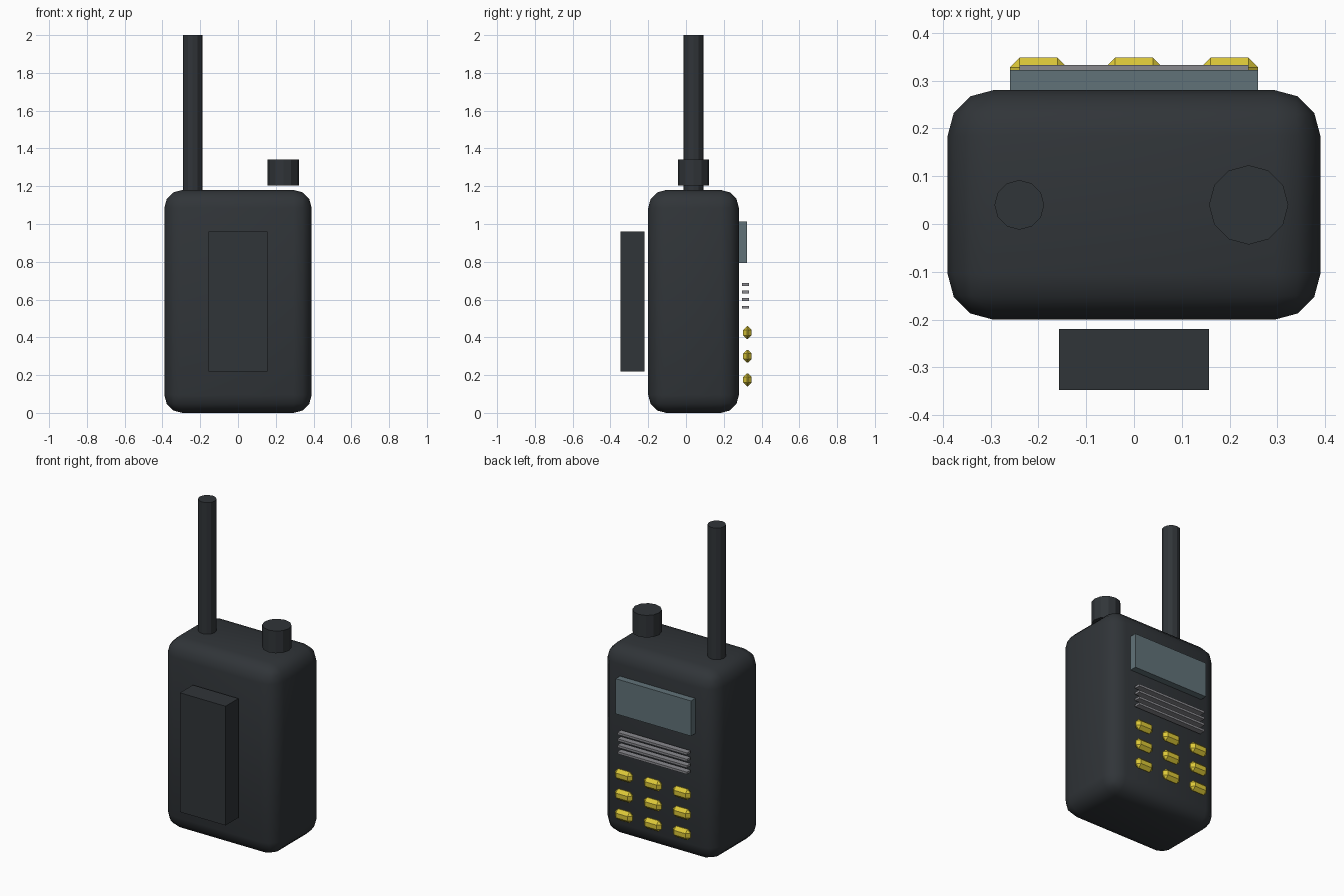
import bpy, math

if "Cube" in bpy.data.objects:
    bpy.data.objects.remove(bpy.data.objects["Cube"])


def material(name, rgb):
    m = bpy.data.materials.new(name)
    m.diffuse_color = (*rgb, 1)
    m.use_nodes = True
    m.node_tree.nodes["Principled BSDF"].inputs["Base Color"].default_value = m.diffuse_color
    return m


BLACK = material("black_plastic", (0.03, 0.035, 0.04))
GLASS = material("screen_glass", (0.12, 0.17, 0.19))
YELLOW = material("key_yellow", (0.72, 0.58, 0.04))
GREY = material("grille_grey", (0.25, 0.25, 0.27))


def box(name, lo, hi, mat, bevel=0, segments=1):
    bpy.ops.mesh.primitive_cube_add(size=1, location=[(a + b) / 2 for a, b in zip(lo, hi)])
    ob = bpy.context.object
    ob.name = name
    ob.scale = [b - a for a, b in zip(lo, hi)]
    bpy.ops.object.transform_apply(location=False, rotation=False, scale=True)
    ob.data.materials.append(mat)
    if bevel:
        mod = ob.modifiers.new("Bevel", 'BEVEL')
        mod.width = bevel
        mod.segments = segments
        mod.limit_method = 'NONE'
        bpy.ops.object.modifier_apply(modifier=mod.name)
    return ob


def rod(name, x, y, r, z0, z1, mat):
    bpy.ops.mesh.primitive_cylinder_add(vertices=12, radius=r, depth=z1 - z0,
                                        location=(x, y, (z0 + z1) / 2))
    ob = bpy.context.object
    ob.name = name
    ob.data.materials.append(mat)
    return ob


# Rounded case
box("body", (-0.39, -0.20, 0), (0.39, 0.28, 1.18), BLACK, 0.095, 3)
bpy.ops.object.shade_smooth_by_angle(angle=math.radians(40))

# Antenna and volume knob on top
rod("antenna", -0.24, 0.04, 0.052, 1.16, 2.0, BLACK)
rod("volume_knob", 0.24, 0.04, 0.083, 1.204, 1.342, BLACK)

# Belt clip block
box("belt_clip", (-0.157, -0.347, 0.218), (0.157, -0.22, 0.961), BLACK)

# Screen on the keypad side
box("screen", (-0.26, 0.27, 0.793), (0.26, 0.322, 1.012), GLASS)

# Speaker grille bars
for i in range(4):
    z = 0.56 + 0.04 * i
    box(f"grille_bar_{i + 1}", (-0.24, 0.296, z - 0.007), (0.24, 0.333, z + 0.007), GREY)

# Three by three keypad
for row in range(3):
    for col in range(3):
        x, z = (col - 1) * 0.2, 0.175 + 0.125 * row
        box(f"key_{row + 1}_{col + 1}", (x - 0.06, 0.302, z - 0.034),
            (x + 0.06, 0.348, z + 0.034), YELLOW, 0.02)
